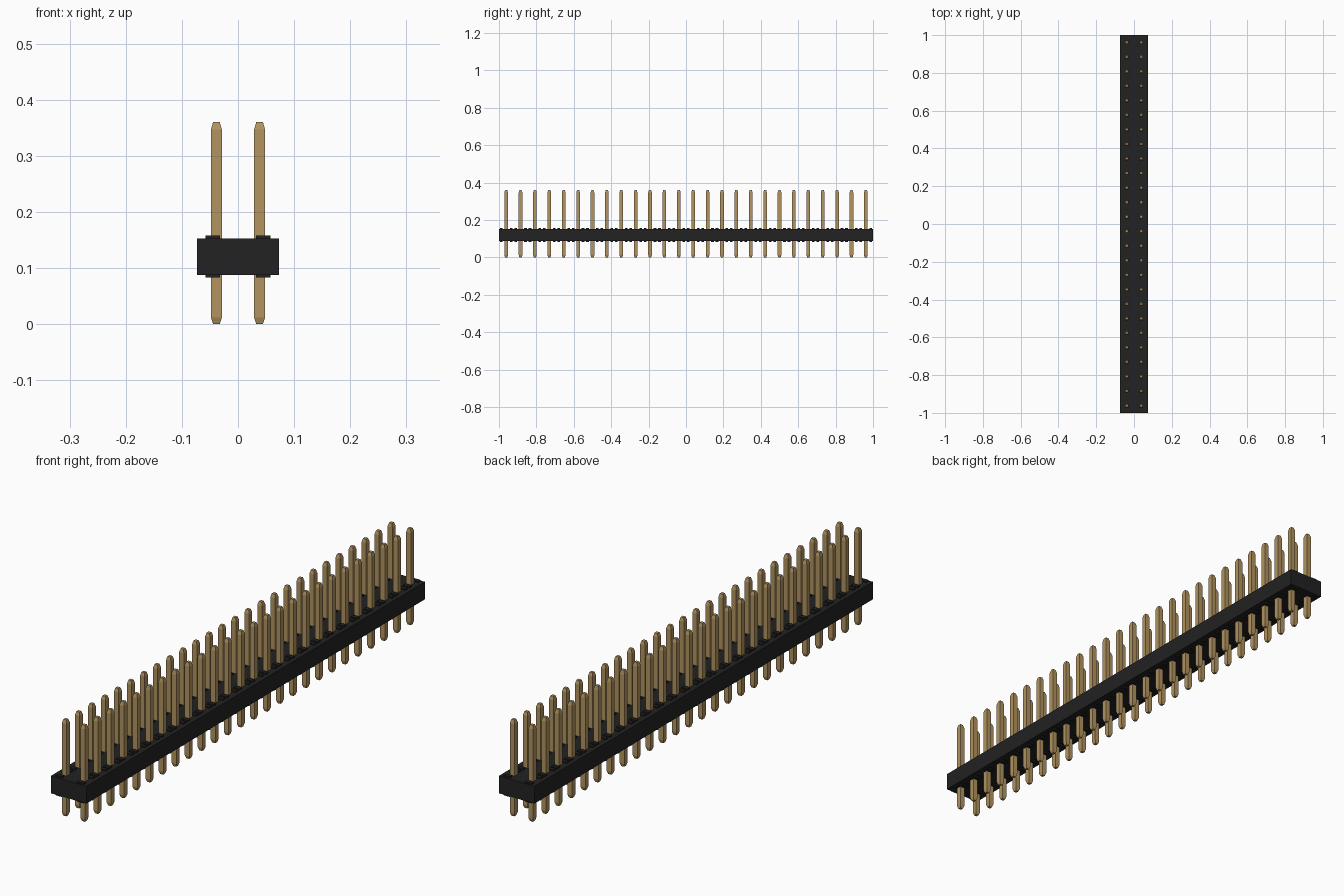
import bpy, bmesh
from mathutils import Vector

if "Cube" in bpy.data.objects:
    bpy.data.objects.remove(bpy.data.objects["Cube"])

ROWS = 26
PITCH = 2.0 / ROWS
PIN_X = PITCH / 2


def material(name, rgb):
    m = bpy.data.materials.new(name)
    m.diffuse_color = (*rgb, 1)
    m.use_nodes = True
    m.node_tree.nodes["Principled BSDF"].inputs["Base Color"].default_value = m.diffuse_color
    return m


black = material("black plastic", (0.016, 0.016, 0.016))
brass = material("brass pins", (0.445, 0.296, 0.117))


def finish(bm, name, mat):
    bmesh.ops.recalc_face_normals(bm, faces=bm.faces)
    mesh = bpy.data.meshes.new(name)
    bm.to_mesh(mesh)
    bm.free()
    mesh.materials.append(mat)
    obj = bpy.data.objects.new(name, mesh)
    bpy.context.collection.objects.link(obj)
    return obj


def add_box(bm, lo, hi):
    verts = bmesh.ops.create_cube(bm, size=1)["verts"]
    lo, hi = Vector(lo), Vector(hi)
    for v in verts:
        v.co = (lo + hi) / 2 + v.co * (hi - lo)


def add_pin(bm, x, y):
    # square pin lofted through four sections, tapered at both ends
    rings = []
    for z, r in ((0, 0.006), (0.012, 0.0097), (0.347, 0.0097), (0.36, 0.006)):
        rings.append([bm.verts.new((x + sx * r, y + sy * r, z))
                      for sx, sy in ((-1, -1), (1, -1), (1, 1), (-1, 1))])
    for a, b in zip(rings, rings[1:]):
        for i in range(4):
            j = (i + 1) % 4
            bm.faces.new((a[i], a[j], b[j], b[i]))
    bm.faces.new(rings[0][::-1])
    bm.faces.new(rings[-1])


# insulating bar
bm = bmesh.new()
add_box(bm, (-0.073, -1, 0.088), (0.073, 1, 0.153))
finish(bm, "plastic_body", black)

# small raised pads beside the pins, above and below the bar
bm = bmesh.new()
pins = bmesh.new()
for i in range(ROWS):
    y = (i - (ROWS - 1) / 2) * PITCH
    for s in (-1, 1):
        add_pin(pins, s * PIN_X, y)
        xs = sorted((s * 0.032, s * 0.058))
        for z0, z1 in ((0.083, 0.0885), (0.1525, 0.158)):
            for t in (-1, 1):
                yc = y + t * 0.0265
                add_box(bm, (xs[0], yc - 0.007, z0), (xs[1], yc + 0.007, z1))
finish(bm, "standoff_pads", black)
finish(pins, "contact_pins", brass)
